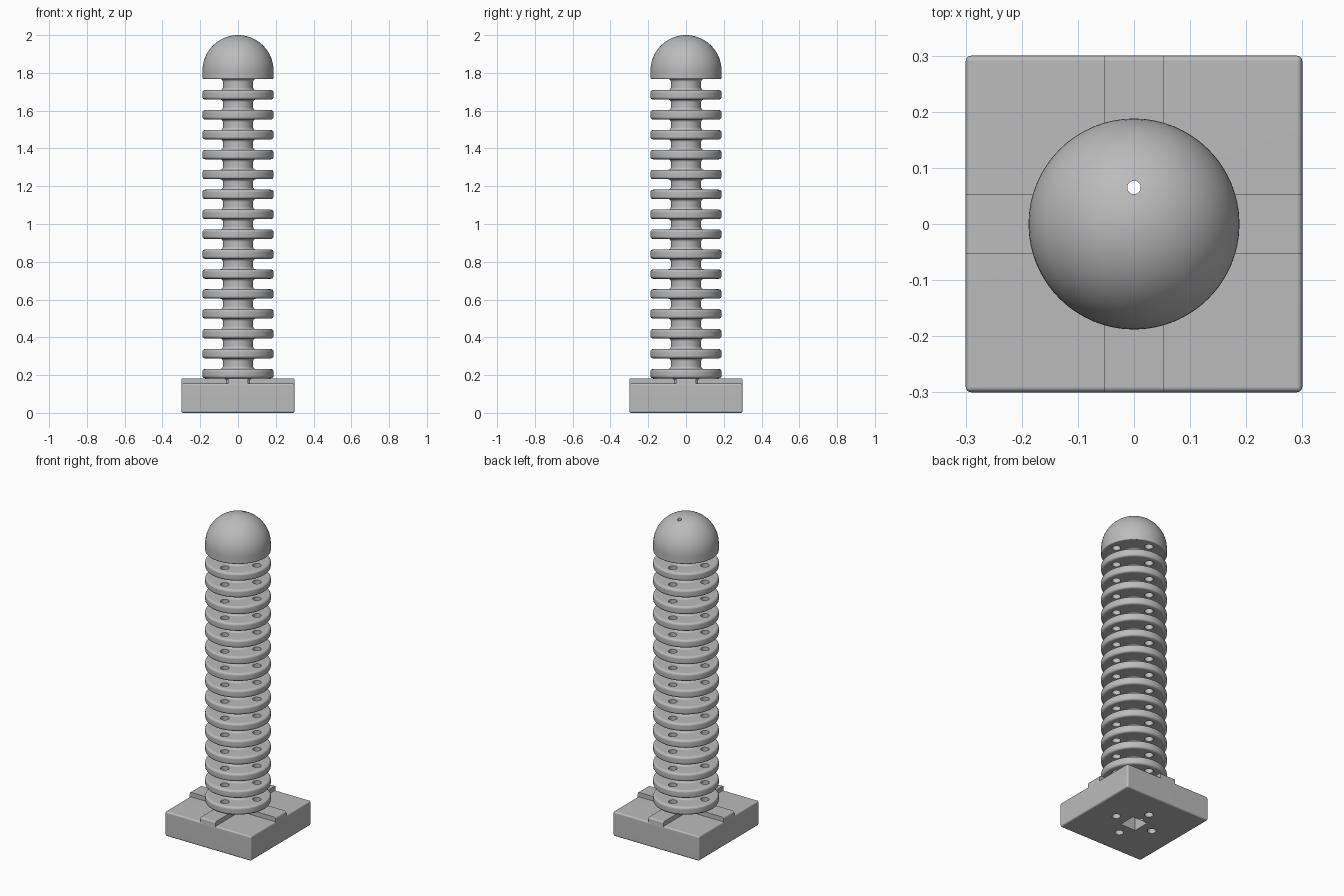
import bpy, bmesh, math
from mathutils import Matrix, Vector

old = bpy.data.objects.get("Cube")
if old:
    bpy.data.objects.remove(old, do_unlink=True)

grey = bpy.data.materials.new("plain_grey")
grey.use_nodes = True
grey.diffuse_color = (0.5, 0.5, 0.5, 1)
grey.node_tree.nodes["Principled BSDF"].inputs["Base Color"].default_value = (0.5, 0.5, 0.5, 1)


def make(name, bm):
    bmesh.ops.recalc_face_normals(bm, faces=bm.faces[:])
    mesh = bpy.data.meshes.new(name)
    bm.to_mesh(mesh)
    bm.free()
    mesh.materials.append(grey)
    obj = bpy.data.objects.new(name, mesh)
    bpy.context.collection.objects.link(obj)
    return obj


def box(name, size, z0, z1, keep_edge=None):
    """Box on the axis; edges accepted by keep_edge are rounded."""
    bm = bmesh.new()
    bmesh.ops.create_cube(bm, size=1)
    for v in bm.verts:
        v.co = Vector((v.co.x * size[0], v.co.y * size[1], z1 if v.co.z > 0 else z0))
    if keep_edge:
        edges = [e for e in bm.edges if keep_edge(e)]
        bmesh.ops.bevel(bm, geom=edges, offset=0.01, segments=3, profile=0.5, affect='EDGES')
    return make(name, bm)


def rod(name, x, y, radius, z0, z1):
    bm = bmesh.new()
    bmesh.ops.create_cone(bm, cap_ends=True, segments=24, radius1=radius, radius2=radius,
                          depth=z1 - z0, matrix=Matrix.Translation((x, y, (z0 + z1) / 2)))
    return make(name, bm)


def combine(obj, others, operation):
    """Apply booleans and store the finished mesh."""
    for other in others:
        other.hide_render = True
        mod = obj.modifiers.new("bool", 'BOOLEAN')
        mod.operation, mod.solver, mod.object = operation, 'EXACT', other
    graph = bpy.context.evaluated_depsgraph_get()
    mesh = bpy.data.meshes.new_from_object(obj.evaluated_get(graph))
    obj.modifiers.clear()
    obj.data = mesh


def arc(cx, cz, radius, start, end, steps=4):
    """Profile points along an arc, angles in degrees."""
    angles = [math.radians(start + (end - start) * i / steps) for i in range(steps + 1)]
    return [(cx + radius * math.cos(a), cz + radius * math.sin(a)) for a in angles]


# Ribbed column with domed cap, as one turned profile
R, SHAFT, FILLET, EDGE = 0.188, 0.08, 0.014, 0.014
PITCH, THICK, FIRST, COUNT = 0.1054, 0.05, 0.183, 15
DOME_BASE, DOME_MID = 1.767, 1.812
profile = [(0, 0.15), (SHAFT, 0.15)]
for i in range(COUNT):
    low = FIRST + i * PITCH
    high = low + THICK
    profile += arc(SHAFT + FILLET, low - FILLET, FILLET, 180, 90)
    profile += arc(R - EDGE, low + EDGE, EDGE, -90, 0)
    profile += arc(R - EDGE, high - EDGE, EDGE, 0, 90)
    profile += arc(SHAFT + FILLET, high + FILLET, FILLET, 270, 180)
profile += arc(SHAFT + FILLET, DOME_BASE - FILLET, FILLET, 180, 90)
profile += arc(R - 0.006, DOME_BASE + 0.006, 0.006, -90, 0)
profile += arc(0, DOME_MID, R, 0, 90, 20)[:-1] + [(0, DOME_MID + R)]

bm = bmesh.new()
points = [bm.verts.new((r, 0, z)) for r, z in profile]
edges = [bm.edges.new(pair) for pair in zip(points, points[1:])]
bmesh.ops.spin(bm, geom=points + edges, cent=(0, 0, 0), axis=(0, 0, 1),
               angle=math.tau, steps=64, use_merge=True)
bmesh.ops.remove_doubles(bm, verts=bm.verts[:], dist=1e-5)
column = make("ribbed_column", bm)

# Square base with a raised cross on top
base = box("square_base", (0.6, 0.6), 0, 0.155, lambda e: True)


def top_end(axis):
    return lambda e: all(v.co.z > 0.15 for v in e.verts) and \
        abs(e.verts[0].co[axis] - e.verts[1].co[axis]) < 0.01


bars = [box("cross_bar", (0.5998, 0.106), 0.1, FIRST, top_end(0)),
        box("cross_bar", (0.106, 0.5998), 0.1, FIRST, top_end(1))]
combine(base, bars, 'UNION')

# Rod holes, square socket and vent channel
cutters = [rod("rod_hole_cutter", 0.132 * x, 0.132 * y, 0.025, -0.1, 1.80)
           for x, y in ((1, 0), (-1, 0), (0, 1), (0, -1))]
cutters.append(box("socket_cutter", (0.108, 0.108), -0.1, 1.2))
cutters.append(rod("vent_cutter", 0, 0.065, 0.012, -0.2, 2.2))
for part in (column, base):
    combine(part, cutters, 'DIFFERENCE')
for helper in bars + cutters:
    bpy.data.objects.remove(helper, do_unlink=True)

# Smooth curved surfaces, crisp edges
for part in (column, base):
    bpy.ops.object.select_all(action='DESELECT')
    part.select_set(True)
    bpy.context.view_layer.objects.active = part
    bpy.ops.object.shade_smooth_by_angle(angle=math.radians(35))
    mod = part.modifiers.new("weighted_normals", 'WEIGHTED_NORMAL')
    mod.keep_sharp = True
